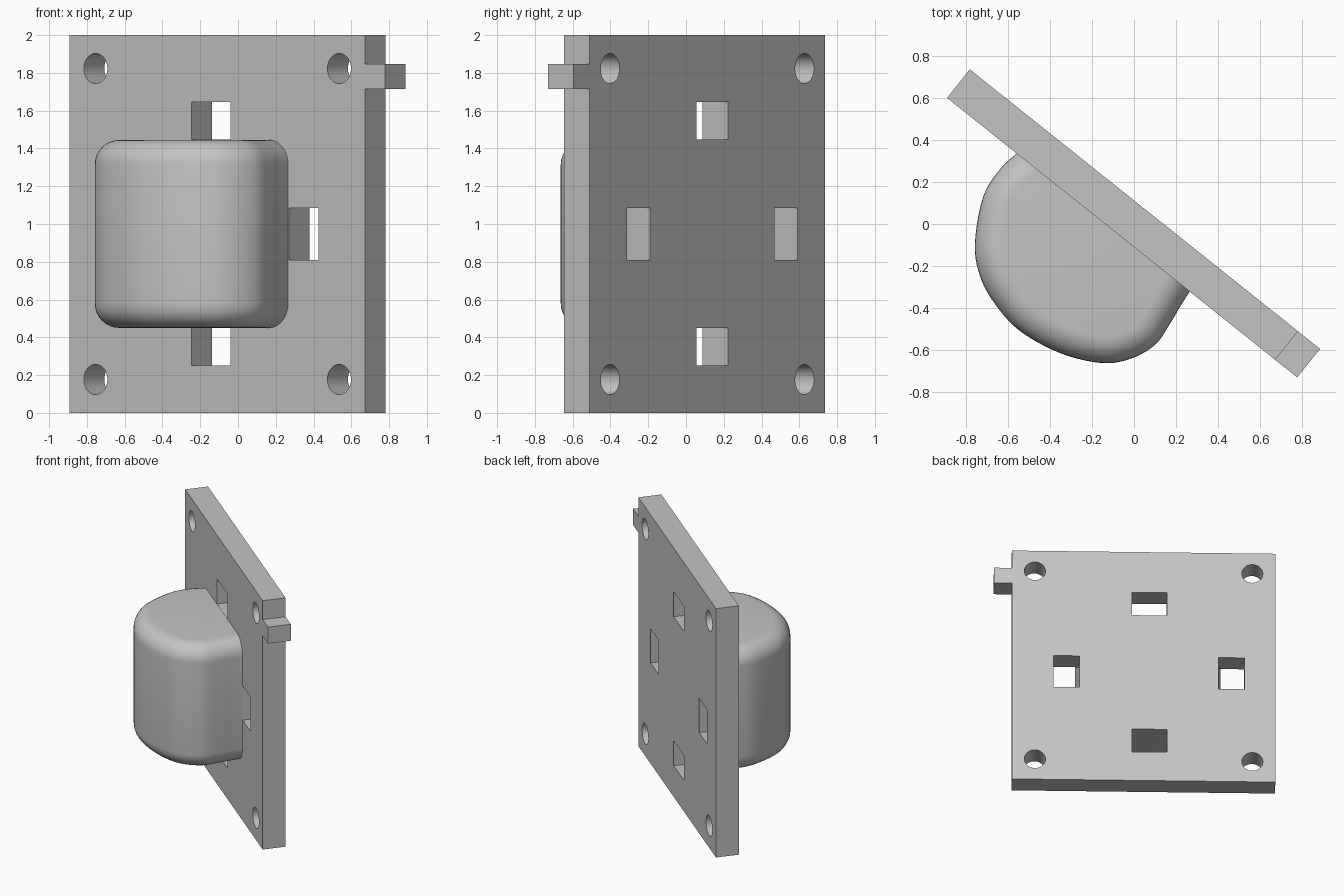
import bpy, bmesh, math
from mathutils import Vector, Matrix

if "Cube" in bpy.data.objects:
    bpy.data.objects.remove(bpy.data.objects["Cube"])

grey = bpy.data.materials.new("plain_grey")
grey.use_nodes = True
colour = (0.55, 0.55, 0.55, 1)
grey.diffuse_color = colour
grey.node_tree.nodes["Principled BSDF"].inputs["Base Color"].default_value = colour

# Plate frame: local x along the plate, local y up, local z out of the front
HALF = 0.087
along = Vector((0.7816, -0.6238, 0)).normalized()
up = Vector((0, 0, 1))
out = along.cross(up)
centre = Vector((-0.055, 0.045, 1))
frame = Matrix((along, up, out)).transposed().to_4x4()
frame.translation = centre


def add_object(name, bm, matrix=Matrix()):
    bmesh.ops.remove_doubles(bm, verts=bm.verts, dist=0.0005)
    bmesh.ops.recalc_face_normals(bm, faces=bm.faces)
    mesh = bpy.data.meshes.new(name)
    bm.to_mesh(mesh)
    bm.free()
    mesh.materials.append(grey)
    ob = bpy.data.objects.new(name, mesh)
    bpy.context.collection.objects.link(ob)
    ob.matrix_world = matrix
    bpy.ops.object.select_all(action='DESELECT')
    ob.select_set(True)
    bpy.context.view_layer.objects.active = ob
    bpy.ops.object.shade_smooth_by_angle(angle=math.radians(30))
    return ob


def rectangle(x0, x1, y0, y1):
    return [(x0, y0), (x1, y0), (x1, y1), (x0, y1)]


def circle(x, y, r, n=32):
    return [(x + r * math.cos(math.tau * i / n), y + r * math.sin(math.tau * i / n))
            for i in range(n)]


# Mounting plate: square outline with corner holes and four slots
loops = [rectangle(-1, 1, -1, 1)]
loops += [circle(sx * 0.825, sy * 0.823, 0.08) for sx in (-1, 1) for sy in (-1, 1)]
loops += [rectangle(-0.176, 0.09, 0.447, 0.647), rectangle(-0.176, 0.09, -0.75, -0.55),
          rectangle(-0.765, -0.568, -0.19, 0.085), rectangle(0.486, 0.684, -0.19, 0.085)]
curve = bpy.data.curves.new("plate_outline", 'CURVE')
curve.dimensions = '2D'
curve.fill_mode = 'BOTH'
curve.extrude = HALF
for loop in loops:
    spline = curve.splines.new('POLY')
    spline.points.add(len(loop) - 1)
    for point, (x, y) in zip(spline.points, loop):
        point.co = (x, y, 0, 1)
    spline.use_cyclic_u = True
outline = bpy.data.objects.new("plate_outline", curve)
bpy.context.collection.objects.link(outline)
bpy.context.view_layer.update()
filled = bpy.data.meshes.new_from_object(outline.evaluated_get(bpy.context.evaluated_depsgraph_get()))
bm = bmesh.new()
bm.from_mesh(filled)
bpy.data.objects.remove(outline)
bpy.data.meshes.remove(filled)
add_object("mounting_plate", bm, frame)

# Side tab, flush with both faces of the plate
bm = bmesh.new()
bmesh.ops.create_cube(bm, size=1, matrix=Matrix.Translation((1.067, 0.782, 0))
                      @ Matrix.Diagonal((0.136, 0.132, 2 * HALF, 1)))
add_object("side_tab", bm, frame)

# Rounded housing: plan profile from one end on the plate to the other
profile = [Vector((x, y, 0)) for x, y in (
    (-0.557, 0.338), (-0.638, 0.262), (-0.719, 0.129), (-0.758, -0.095), (-0.733, -0.25),
    (-0.662, -0.381), (-0.543, -0.51), (-0.352, -0.615), (-0.157, -0.662), (-0.019, -0.643),
    (0.1, -0.576), (0.171, -0.476), (0.219, -0.395), (0.267, -0.319))]


def smooth_path(points, steps=5):
    ext = [2 * points[0] - points[1]] + points + [2 * points[-1] - points[-2]]
    path = []
    for a, b, c, d in zip(ext, ext[1:], ext[2:], ext[3:]):
        for i in range(steps):
            t = i / steps
            path.append(0.5 * (2 * b + (c - a) * t + (2 * a - 5 * b + 4 * c - d) * t ** 2
                               + (3 * b - a - 3 * c + d) * t ** 3))
    return path + [points[-1]]


path = smooth_path(profile)
path = [path[0] - out * 0.04] + path + [path[-1] - out * 0.04]
inward = []
for i in range(len(path)):
    tangent = (path[min(i + 1, len(path) - 1)] - path[max(i - 1, 0)]).normalized()
    inward.append(up.cross(tangent))

# Stack inset copies of the profile to round the top and bottom rims
R, STEPS, LOW, HIGH = 0.13, 8, 0.45, 1.445
levels = []
for i in range(STEPS + 1):
    a = math.pi / 2 * i / STEPS
    levels.append((R * (1 - math.sin(a)), R * (1 - math.cos(a))))
stack = [(LOW + rise, inset) for inset, rise in levels]
stack += [(HIGH - rise, inset) for inset, rise in reversed(levels)]
bm = bmesh.new()
rings = [[bm.verts.new(p + n * inset + up * z) for p, n in zip(path, inward)]
         for z, inset in stack]
for lower, upper in zip(rings, rings[1:]):
    for i in range(len(path)):
        j = (i + 1) % len(path)
        bm.faces.new((lower[i], lower[j], upper[j], upper[i]))
bm.faces.new(rings[0][::-1])
bm.faces.new(rings[-1])
add_object("rounded_housing", bm)
